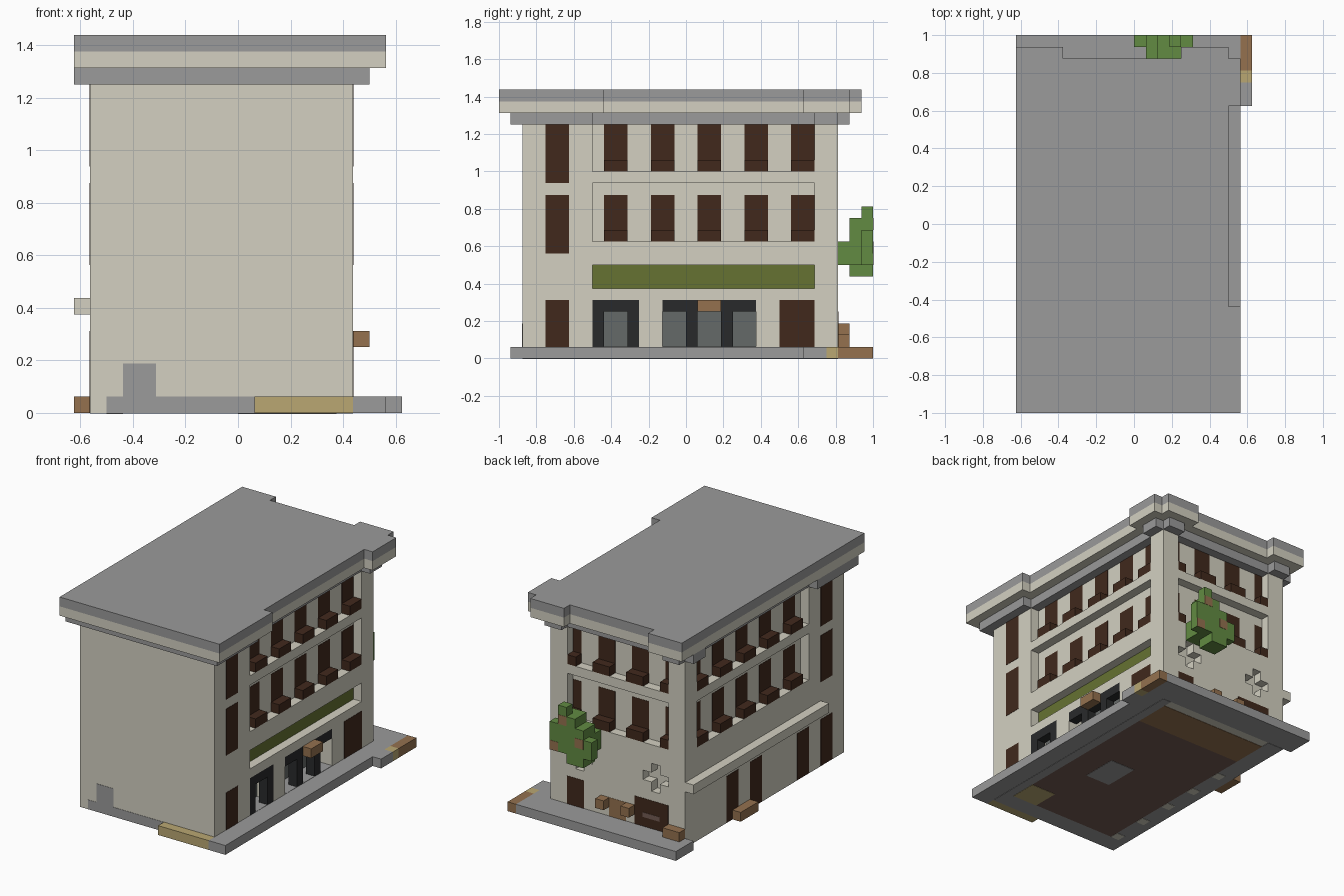
import bpy
import bmesh

U = 1 / 16      # one building block
T = 0.03        # plate thickness in blocks

cube = bpy.data.objects.get("Cube")
if cube:
    bpy.data.objects.remove(cube, do_unlink=True)


def material(name, *rgb):
    col = [(c / 255) ** 2.2 for c in rgb] + [1]
    m = bpy.data.materials.new(name)
    m.use_nodes = True
    m.diffuse_color = col
    node = next(n for n in m.node_tree.nodes if n.type == "BSDF_PRINCIPLED")
    node.inputs["Base Color"].default_value = col
    node.inputs["Roughness"].default_value = 0.9
    return m


cream = material("cream_stone", 210, 207, 192)
grey = material("grey_stone", 153, 153, 153)
dark = material("dark_brown", 67, 45, 34)
olive = material("olive_sign", 102, 114, 53)
green = material("leaf_green", 98, 138, 68)
wood = material("wood_brown", 147, 113, 80)
tan = material("sand_tan", 184, 166, 114)
black = material("black_frame", 45, 46, 47)
glass = material("grey_glass", 101, 105, 104)
floor = material("floor_brown", 115, 92, 84)


def part(name, mat, boxes):
    """One object from boxes given as x, x, y, y, z, z in blocks."""
    bm = bmesh.new()
    for b in boxes:
        cube = bmesh.ops.create_cube(bm, size=1)
        for v in cube["verts"]:
            v.co = [(b[2 * i] + b[2 * i + 1]) / 2 * U
                    + v.co[i] * (b[2 * i + 1] - b[2 * i]) * U for i in range(3)]
    me = bpy.data.meshes.new(name)
    bm.to_mesh(me)
    bm.free()
    me.materials.append(mat)
    ob = bpy.data.objects.new(name, me)
    bpy.context.collection.objects.link(ob)
    return ob


def on_side(s, depth, out, y0, y1, z0, z1):
    """Box on the left (s=1) or right (s=-1) wall, depth blocks behind its face."""
    a, b = -1 + s * (8 - depth), -1 + s * (8 - depth + out)
    return (min(a, b), max(a, b), y0, y1, z0, z1)


def on_back(depth, out, x0, x1, z0, z1):
    return (x0, x1, 13 - depth, 13 - depth + out, z0, z1)


def under(x0, x1, y0, y1, layer=1):
    """Thin plate below the body, later layers lying lower."""
    return (x0, x1, y0, y1, -T * layer, 0)


ROWS = [(16, 20), (10, 14)]
BAYS = range(-7, 11, 4)
BACK_BAYS = [(4, 5), (0, 2), (-4, -2), (-7, -6)]
SHOPS = [(-8, -4), (-2, 6)]

# Recesses in the walls
cuts = []
for z0, z1 in ((16, 21), (10, 15)):
    cuts += [on_side(s, 1, 2, -8, 11, z0, z1) for s in (1, -1)]
    cuts.append(on_back(1, 2, -7, 5, z0, z1))
cuts.append(on_side(1, 1, 2, -8, 11, 6, 8))
cuts += [on_side(1, 2, 3, y0, y1, 1, 5) for y0, y1 in SHOPS]

# Cross shaped vents in the back wall, each made of three touching cuts
for x in (-6, 3):
    cuts += [on_back(1, 2, x, x + 1, 5, 8),
             on_back(1, 2, x - 1, x, 6, 7),
             on_back(1, 2, x + 1, x + 2, 6, 7)]

# Main body
body = part("main_walls", cream, [(-9, 7, -14, 13, 0, 20)])
cutter = part("wall_cutter", cream, cuts)
cutter.hide_render = True
mod = body.modifiers.new("recesses", "BOOLEAN")
mod.operation = "DIFFERENCE"
mod.solver = "EXACT"
mod.use_self = True
mod.object = cutter
bpy.context.view_layer.objects.active = body
bpy.ops.object.modifier_apply(modifier=mod.name)
bpy.data.objects.remove(cutter, do_unlink=True)

# Windows and sill boxes of the recessed rows
panes, sills = [], []
for z0, z1 in ROWS:
    for s in (1, -1):
        for y in BAYS:
            panes.append(on_side(s, 1, T, y, y + 2, z0, z1))
            sills.append(on_side(s, 1, 1, y, y + 2, z0, z0 + 1))
    for x0, x1 in BACK_BAYS:
        panes.append(on_back(1, T, x0, x1, z0, z1))
        sills.append(on_back(1, 1, x0, x1, z0, z0 + 1))

# Single windows and plain doors
for s in (1, -1):
    for z0, z1 in ((15, 20), (9, 14), (1 if s > 0 else 0, 5)):
        panes.append(on_side(s, 0, T, -12, -10, z0, z1))
panes.append(on_side(1, 0, T, 8, 11, 1, 5))
panes += [on_side(-1, 0, T, y, y + 2, 0, 5) for y in (-8, 0, 4)]
panes += [on_back(0, T, 3, 5, 1, 4), on_back(0, T, -7, -3, 1, 4)]
part("windows", dark, panes)
part("window_sills", dark, sills)
part("back_window_shelf", floor, [on_back(0, 2 * T, -6, -4, 2, 2.5)])

# Shop fronts with deep doorways
part("sign_band", olive, [on_side(1, 1, T, -8, 11, 6, 8)])
part("shop_glass", glass, [on_side(1, 2, T, y0, y1, 1, 5) for y0, y1 in SHOPS])
frames = [on_side(1, 1, 1, y, y + 1, 1, 4) for y in (-8, -5, 0, 3)]
frames += [on_side(1, 1, 1, y0, y1, 4, 5) for y0, y1 in SHOPS]
part("shop_frames", black, frames)
part("shop_floors", grey, [on_side(1, 2, 2, y0, y1, 1, 1 + T) for y0, y1 in SHOPS])
part("door_lantern", wood, [on_side(1, 0, 1, 1, 3, 4, 5)])

# Right side ledge and crate
part("side_ledge", cream, [on_side(-1, 0, 1, -10, 13, 6, 7)])
part("side_crate", wood, [on_side(-1, 0, 1, 2, 5, 0, 1)])

# Cornice and roof with raised corner blocks
part("lower_cornice", grey, [
    (-9, 7, -14, 13, 20, 21), (-10, 8, -15, -8, 20, 21), (-10, 8, 11, 13, 20, 21),
    (-9, -7, 13, 14, 20, 21), (5, 7, 13, 14, 20, 21)])
for name, mat, z in (("cornice_band", cream, 21), ("roof", grey, 22)):
    part(name, mat, [
        (-10, 9, -16, -7, z, z + 1), (-10, 8, -7, 14, z, z + 1),
        (-10, 9, 10, 14, z, z + 1),
        (-10, -6, 14, 15, z, z + 1), (4, 8, 14, 15, z, z + 1)])

# Pavement
part("pavement", grey, [
    (7, 9, -15, 13, 0, 1), (9, 10, 10, 12, 0, 1), (-10, 9, 13, 16, 0, 1)])
part("pavement_corner", wood, [(9, 10, 13, 16, 0, 1)])
part("pavement_tan", tan, [(9, 10, 12, 13, 0, 1), (1, 7, -15, -14, 0, 1)])

# Grey patch at the foot of the front wall
part("front_patch", grey, [
    (-8, 1, -14 - T, -14, 0, 1), (-7, -5, -14 - T, -14, 1, 3)])

# Underside
part("underside_floor", floor, [under(-7, 6, -12, 8)])
part("underside_boards", wood, [under(-7, 6, 8, 12)])
part("underside_edge", grey, [
    under(-9, 7, -14, -12), under(-9, -7, -12, 13), under(6, 7, -12, 13),
    under(0, 3, -4, 0, 2)])
part("underside_sand", tan, [under(3, 6, -12, -9, 2)])
part("underside_stones", cream, [under(-8, -7, y, y + 1, 2) for y in range(-12, 8, 4)])

# Climbing plant and crates at the back
part("climbing_plant", green, [
    (0, 5, 15, 16, 8, 10), (1, 4, 13, 16, 8, 10), (1, 4, 14, 16, 10, 11),
    (2, 4, 14, 16, 11, 12), (3, 4, 15, 16, 12, 13), (1, 3, 14, 16, 7, 8),
    (4, 5, 15, 16, 10, 11)])
part("plant_stems", wood, [
    (x, x + 1, 16 - T, 16 + T, z, z + 1) for x, z in ((3, 11), (1, 9), (4, 8))])
part("back_crates", wood, [
    (-9, -7, 13, 14, 1, 2), (0, 1, 13, 14, 2, 3), (-3, -2, 13, 14, 2, 3),
    on_back(0, T, -2, 0, 1, 3)])
